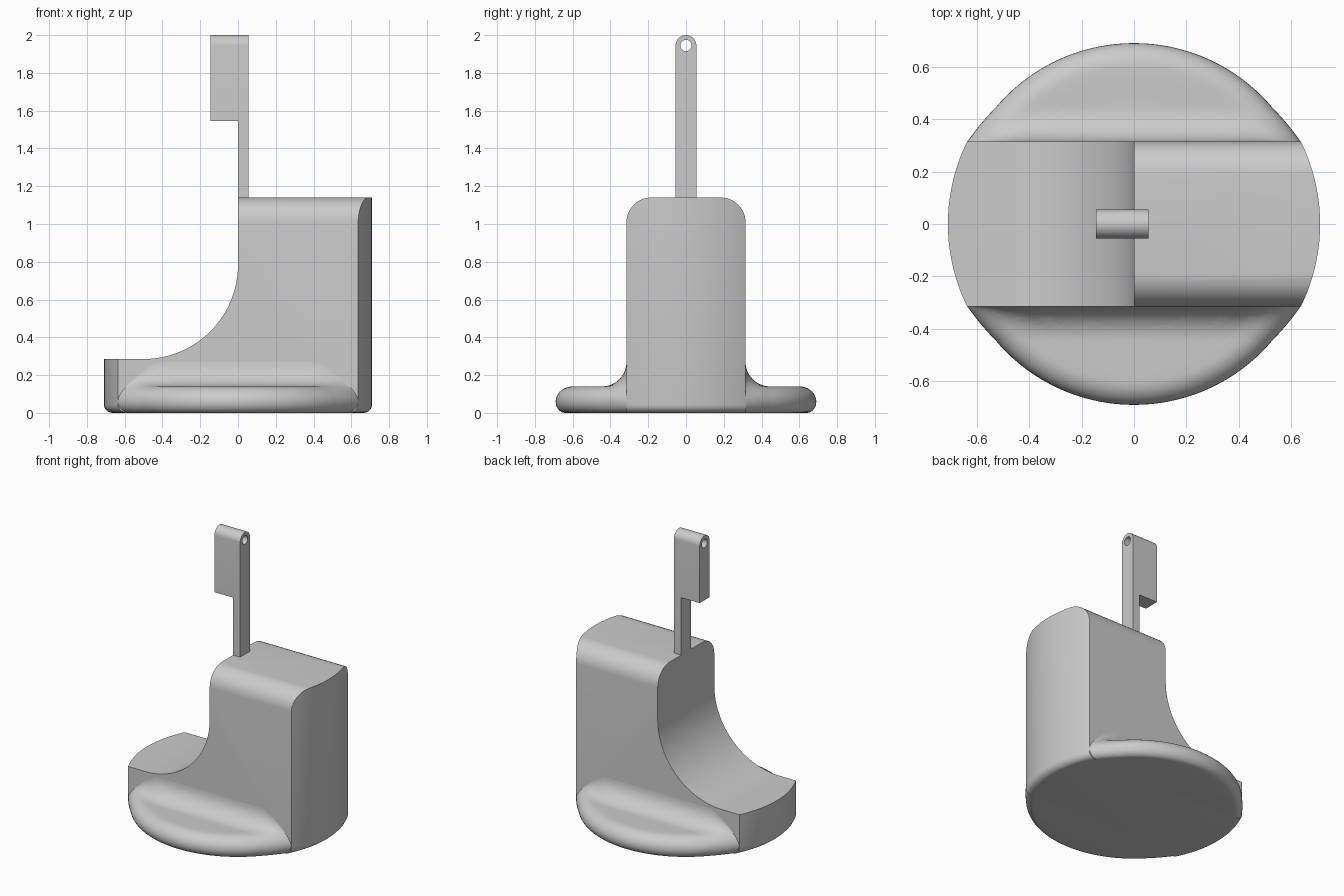
import bpy, bmesh, math
from mathutils import Vector

if "Cube" in bpy.data.objects:
    bpy.data.objects.remove(bpy.data.objects["Cube"])

grey = bpy.data.materials.new("plain_grey")
grey.use_nodes = True
grey.diffuse_color = (0.6, 0.6, 0.6, 1)
grey.node_tree.nodes["Principled BSDF"].inputs["Base Color"].default_value = (0.6, 0.6, 0.6, 1)

WALL = 0.315     # half depth of the upright body
RADIUS = 0.71    # outer radius of the body
FILLET = 0.13    # blend between body and foot


def finish(bm, name):
    bmesh.ops.recalc_face_normals(bm, faces=bm.faces)
    mesh = bpy.data.meshes.new(name)
    bm.to_mesh(mesh)
    bm.free()
    mesh.materials.append(grey)
    ob = bpy.data.objects.new(name, mesh)
    bpy.context.collection.objects.link(ob)
    return ob


def prism(points, direction):
    """Extrude a closed outline along a direction."""
    bm = bmesh.new()
    face = bm.faces.new([bm.verts.new(p) for p in points])
    ext = bmesh.ops.extrude_face_region(bm, geom=[face])["geom"]
    moved = [v for v in ext if isinstance(v, bmesh.types.BMVert)]
    bmesh.ops.translate(bm, verts=moved, vec=direction)
    return bm


def activate(ob):
    bpy.ops.object.select_all(action='DESELECT')
    ob.select_set(True)
    bpy.context.view_layer.objects.active = ob


def boolean(ob, cutter, operation):
    mod = ob.modifiers.new("cut", 'BOOLEAN')
    mod.operation, mod.object, mod.solver = operation, cutter, 'EXACT'
    activate(ob)
    bpy.ops.object.modifier_apply(modifier=mod.name)
    bpy.data.objects.remove(cutter)


def smooth(ob):
    activate(ob)
    bpy.ops.object.shade_smooth_by_angle(angle=math.radians(32))


def arc(cx, cz, rx, rz, a0, a1, n):
    angles = [math.radians(a0 + (a1 - a0) * i / n) for i in range(n + 1)]
    return [(cx + rx * math.cos(a), cz + rz * math.sin(a)) for a in angles]


# Upright body: scooped side profile with rounded top edges
side = [(-0.8, -0.1), (-0.8, 0.285)] + arc(-0.5, 0.785, 0.5, 0.5, -90, 0, 24)
side += [(0, 1.14), (0.8, 1.14), (0.8, -0.1)]
bm = prism([(x, -WALL, z) for x, z in side], (0, 2 * WALL, 0))
top_edges = [e for e in bm.edges
             if all(v.co.z > 1.13 for v in e.verts)
             and abs(e.verts[0].co.y - e.verts[1].co.y) < 0.001]
bmesh.ops.bevel(bm, geom=top_edges, offset=FILLET, segments=10,
                affect='EDGES', profile=0.5)
body = finish(bm, "body")

# Round outer limit of the body, with a softened bottom edge
bm = bmesh.new()
bmesh.ops.create_cone(bm, cap_ends=True, segments=128, radius1=RADIUS,
                      radius2=RADIUS, depth=1.5)
bmesh.ops.translate(bm, verts=bm.verts, vec=(0, 0, 0.75))
rim = [e for e in bm.edges if all(v.co.z < 0.01 for v in e.verts)]
bmesh.ops.bevel(bm, geom=rim, offset=0.045, segments=5,
                affect='EDGES', profile=0.5)
boolean(body, finish(bm, "body_limit"), 'INTERSECT')
smooth(body)

# Foot: rounded disc, kept outside the body and blended up into its walls
profile = [(0.2, 0)] + arc(0.64, 0.06, 0.05, 0.06, -90, 0, 7)
profile += arc(0.6, 0.06, 0.09, 0.08, 0, 90, 9)[1:]
profile += [(0.56, 0.14), (0.52, 0.14), (0.48, 0.14), (0.4, 0.14), (0.2, 0.14)]
bm = bmesh.new()
verts = [bm.verts.new((r, 0, z)) for r, z in profile]
edges = [bm.edges.new(pair) for pair in zip(verts, verts[1:])]
bmesh.ops.spin(bm, geom=verts + edges, cent=(0, 0, 0), axis=(0, 0, 1),
               angle=math.tau, steps=128)
bmesh.ops.remove_doubles(bm, verts=bm.verts, dist=0.0001)
for i in range(11):
    y = WALL + FILLET * (1 - math.cos(math.radians(9 * i)))
    bmesh.ops.bisect_plane(bm, geom=bm.verts[:] + bm.edges[:] + bm.faces[:],
                           plane_co=(0, y, 0), plane_no=(0, 1, 0),
                           clear_inner=(i == 0))
for v in bm.verts:
    d = max(v.co.y - WALL, 0)
    if d >= FILLET:
        continue
    r = math.hypot(v.co.x, v.co.y)
    rise = FILLET - math.sqrt(FILLET ** 2 - (FILLET - d) ** 2)
    t = min(max((0.7 - r) / 0.2, 0), 1)
    if v.co.z > 0.06:
        v.co.z += rise * t * t * (3 - 2 * t)
    v.co.x *= 1 + 0.035 * (1 - d / FILLET) * (r / 0.69) ** 4
foot = finish(bm, "foot")
mirror = foot.modifiers.new("mirror", 'MIRROR')
mirror.use_axis = (False, True, False)
mirror.use_mirror_merge = False
activate(foot)
bpy.ops.object.modifier_apply(modifier=mirror.name)
smooth(foot)

# Tag: round-topped bar, notched into a thin stem, with an eyelet
outline = [(-0.055, 1.12), (0.055, 1.12)] + arc(0, 1.945, 0.055, 0.055, 0, 180, 20)
tag = finish(prism([(-0.145, y, z) for y, z in outline], (0.2, 0, 0)), "tag")

notch = [(-0.3, 1), (0, 1), (0, 1.545), (-0.3, 1.545)]
boolean(tag, finish(prism([(x, -0.2, z) for x, z in notch], (0, 0.4, 0)),
                    "notch"), 'DIFFERENCE')
hole = arc(0, 1.945, 0.03, 0.03, 0, 360, 24)[:-1]
boolean(tag, finish(prism([(-0.3, y, z) for y, z in hole], (0.6, 0, 0)),
                    "eyelet"), 'DIFFERENCE')
smooth(tag)
